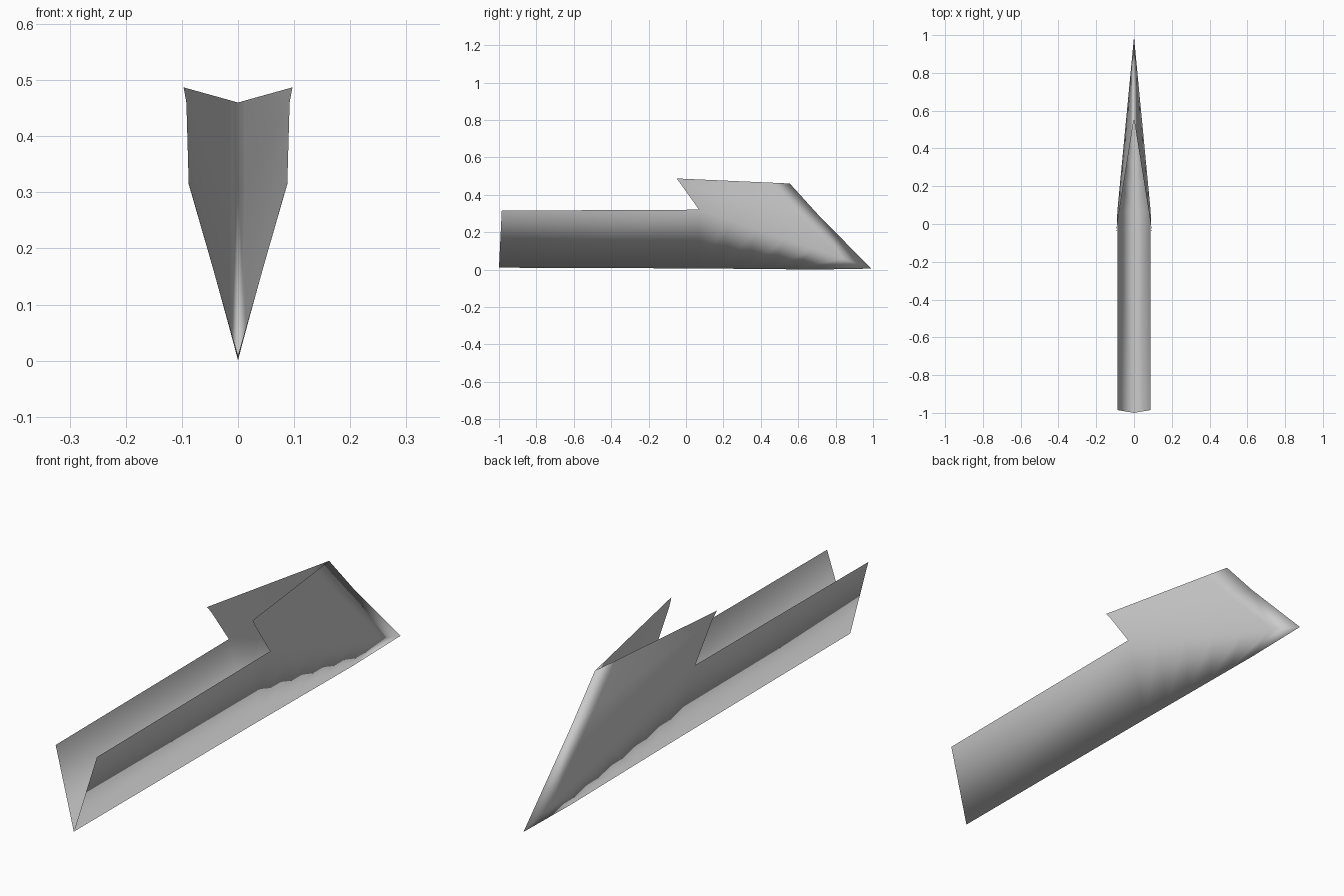
import bpy
import bmesh
from mathutils import Vector

old = bpy.data.objects.get("Cube")
if old:
    bpy.data.objects.remove(old, do_unlink=True)

# Single light grey finish
grey = bpy.data.materials.new("light_grey")
grey.use_nodes = True
colour = (0.6, 0.6, 0.6, 1)
grey.diffuse_color = colour
grey.node_tree.nodes["Principled BSDF"].inputs["Base Color"].default_value = colour

COLS = 6
tip = Vector((0, 0.99, 0.005))
keel_mid = Vector((0, 0.07, 0.006))
rim = Vector((0.088, 0.07, 0.32))


def row(start, end):
    return [start.lerp(end, i / COLS) for i in range(COLS + 1)]


# Lines running from the open trough towards the pointed bow
keel = [keel_mid.lerp(Vector((0, 0.7, 0)), i / (COLS - 1)) for i in range(COLS)] + [tip]
chine = row(rim, tip)
shoulder = row(Vector((0.092, -0.03, 0.46)), Vector((0, 0.7, 0.3)))
top_edge = row(Vector((0.097, -0.05, 0.487)), Vector((0, 0.555, 0.46)))

# Straight trough added behind the bow on the two lower lines
trough_keel = [Vector((0, -1, 0.01)), keel_mid]
trough_rim = [Vector((0.088, -0.985, 0.315)), rim]

bm = bmesh.new()


def skin(lower, upper):
    """Panel of faces between two lines."""
    a = [bm.verts.new(p) for p in lower]
    b = [bm.verts.new(p) for p in upper]
    for i in range(len(a) - 1):
        bm.faces.new((a[i], a[i + 1], b[i + 1], b[i]))


for lower, upper in ((trough_keel, trough_rim), (keel, chine),
                     (chine, shoulder), (shoulder, top_edge)):
    skin(lower, upper)
bmesh.ops.remove_doubles(bm, verts=bm.verts[:], dist=0.0005)
for face in bm.faces:
    face.smooth = True

mesh = bpy.data.meshes.new("hull_shell")
bm.to_mesh(mesh)
bm.free()
mesh.materials.append(grey)
hull = bpy.data.objects.new("hull_shell", mesh)
bpy.context.collection.objects.link(hull)

# Other side of the hull, joined along keel and stem
mirror = hull.modifiers.new("mirror", "MIRROR")
mirror.use_axis[0] = True
mirror.use_mirror_merge = True
mirror.merge_threshold = 0.0005
